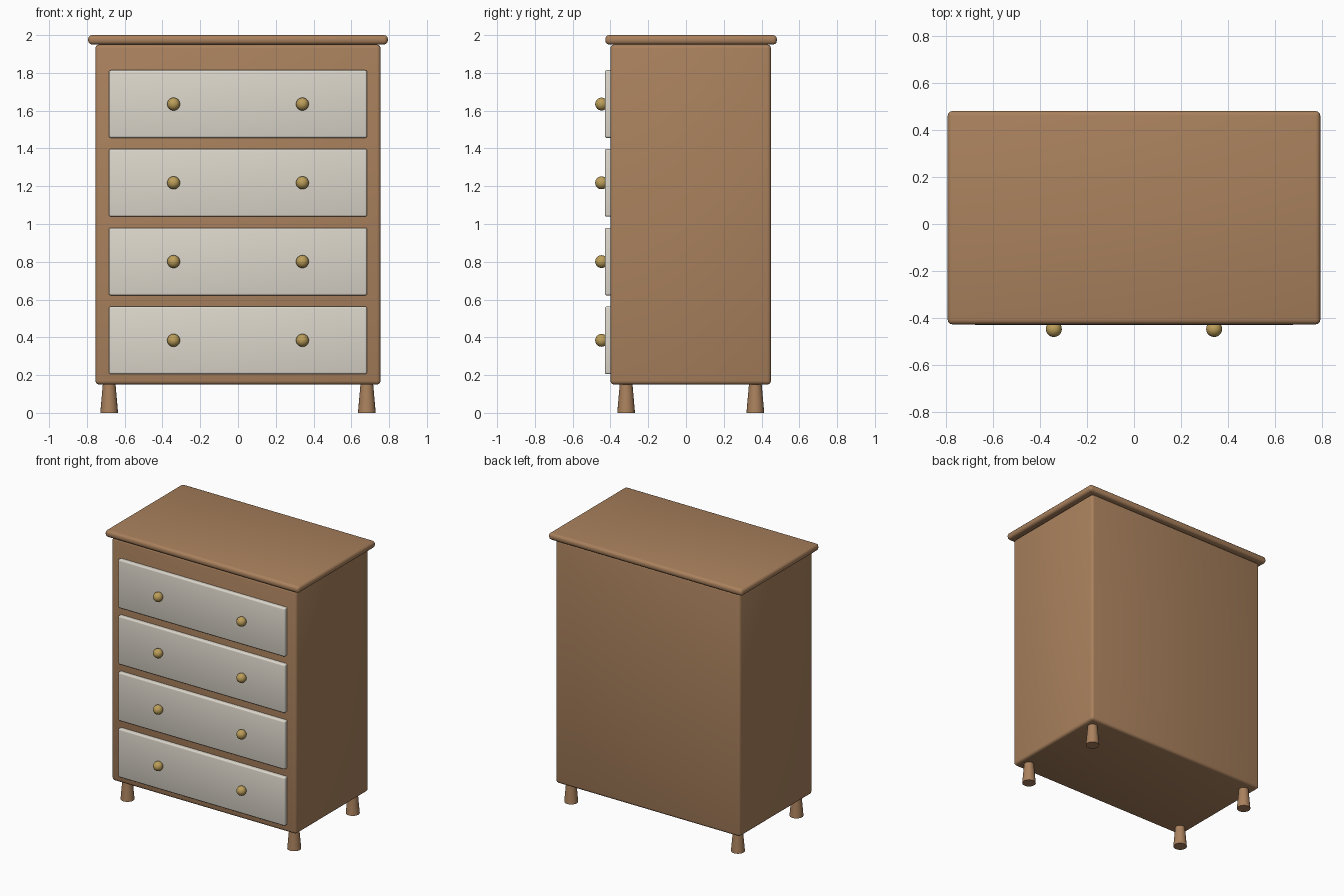
import bpy
from math import radians

if "Cube" in bpy.data.objects:
    bpy.data.objects.remove(bpy.data.objects["Cube"])


def material(name, color):
    m = bpy.data.materials.new(name)
    m.diffuse_color = color
    m.use_nodes = True
    m.node_tree.nodes["Principled BSDF"].inputs["Base Color"].default_value = m.diffuse_color
    return m


wood = material("wood", (0.40, 0.22, 0.11, 1))
paint = material("cream_paint", (0.72, 0.68, 0.60, 1))
brass = material("brass", (0.50, 0.34, 0.10, 1))


def finish(name, mat, angle=40):
    ob = bpy.context.object
    ob.name = name
    ob.data.materials.append(mat)
    bpy.ops.object.shade_smooth_by_angle(angle=radians(angle))
    return ob


def rounded_box(name, lo, hi, radius, mat):
    center = [(a + b) / 2 for a, b in zip(lo, hi)]
    bpy.ops.mesh.primitive_cube_add(size=1, location=center)
    ob = bpy.context.object
    ob.scale = [b - a for a, b in zip(lo, hi)]
    bpy.ops.object.transform_apply(location=False, rotation=False, scale=True)
    bevel = ob.modifiers.new("rounded_edges", 'BEVEL')
    bevel.width = radius
    bevel.segments = 3
    bpy.ops.object.modifier_apply(modifier=bevel.name)
    return finish(name, mat)


# Carcass and overhanging top
rounded_box("carcass", (-0.755, -0.40, 0.15), (0.755, 0.45, 1.95), 0.02, wood)
rounded_box("top_board", (-0.793, -0.427, 1.95), (0.793, 0.481, 2.0), 0.02, wood)

# Four drawers, each with a pair of knobs
for i in range(4):
    z = 0.384 + i * 0.417
    rounded_box(f"drawer_{i + 1}", (-0.683, -0.43, z - 0.179),
                (0.683, -0.38, z + 0.179), 0.01, paint)
    for side, x in (("left", -0.341), ("right", 0.341)):
        bpy.ops.mesh.primitive_uv_sphere_add(
            segments=20, ring_count=12, radius=0.034, location=(x, -0.447, z))
        finish(f"knob_{i + 1}_{side}", brass, 60)

# Tapered legs, wider at the floor
for end, y in (("front", -0.317), ("back", 0.367)):
    for side, x in (("left", -0.682), ("right", 0.682)):
        bpy.ops.mesh.primitive_cone_add(
            vertices=20, radius1=0.047, radius2=0.033, depth=0.16,
            location=(x, y, 0.08))
        finish(f"{end}_{side}_leg", wood)
